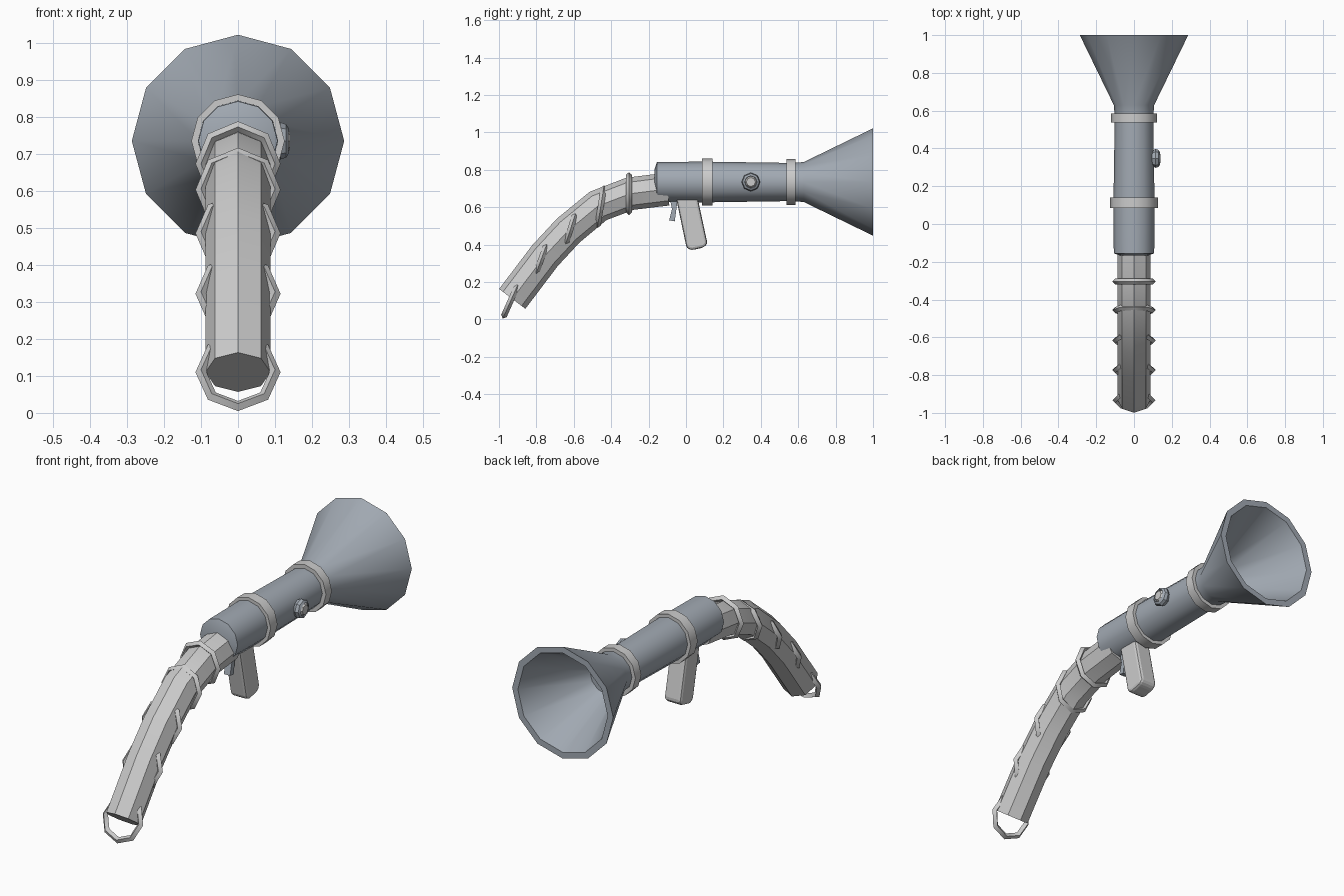
import bpy, bmesh
from math import sin, cos, pi, radians, atan2

if "Cube" in bpy.data.objects:
    bpy.data.objects.remove(bpy.data.objects["Cube"])

steel = bpy.data.materials.new("blue_steel")
steel.diffuse_color = (0.36, 0.40, 0.45, 1)
steel.use_nodes = True
steel.node_tree.nodes["Principled BSDF"].inputs["Base Color"].default_value = steel.diffuse_color


def finish(name, bm, mat=None, smooth=True):
    bmesh.ops.recalc_face_normals(bm, faces=bm.faces)
    me = bpy.data.meshes.new(name)
    bm.to_mesh(me)
    bm.free()
    ob = bpy.data.objects.new(name, me)
    bpy.context.collection.objects.link(ob)
    if mat:
        me.materials.append(mat)
    if smooth:
        bpy.ops.object.select_all(action='DESELECT')
        ob.select_set(True)
        bpy.context.view_layer.objects.active = ob
        bpy.ops.object.shade_smooth_by_angle(angle=radians(35))
    return ob


def skin(name, sections, n, mat=None, loop=False):
    """Skin round sections (y, z, tilt, radius); loop joins last to first, otherwise ends are capped."""
    bm = bmesh.new()
    rings = []
    for y, z, tilt, r in sections:
        rings.append([bm.verts.new((r * sin(t), y - r * cos(t) * sin(tilt), z + r * cos(t) * cos(tilt)))
                      for t in (2 * pi * k / n for k in range(n))])
    for a, b in list(zip(rings, rings[1:])) + ([(rings[-1], rings[0])] if loop else []):
        for k in range(n):
            m = (k + 1) % n
            bm.faces.new((a[k], a[m], b[m], b[k]))
    if not loop:
        bm.faces.new(rings[0])
        bm.faces.new(rings[-1])
    return finish(name, bm, mat)


def lathe(name, profile, n, y=0, z=0.735, tilt=0, mat=None, loop=False):
    """Revolve (along, radius) points about an axis tilted in the yz plane."""
    return skin(name, [(y + a * cos(tilt), z + a * sin(tilt), tilt, r) for a, r in profile], n, mat, loop)


def slab(name, outline, width, bevel, mat=None):
    """Extrude a yz outline across x."""
    bm = bmesh.new()
    f = bm.faces.new([bm.verts.new((-width / 2, y, z)) for y, z in outline])
    ext = bmesh.ops.extrude_face_region(bm, geom=[f])
    for v in ext["geom"]:
        if isinstance(v, bmesh.types.BMVert):
            v.co.x += width
    ob = finish(name, bm, mat, False)
    if bevel:
        mod = ob.modifiers.new("bevel", 'BEVEL')
        mod.width = bevel
        mod.segments = 2
    return ob


# barrel and flared hollow bell
lathe("barrel", [(-0.168, 0.07), (-0.155, 0.107), (0.1, 0.109), (0.56, 0.102), (0.6, 0.102)], 12, mat=steel)
lathe("bell", [(0.57, 0.102), (0.63, 0.107), (1.0, 0.287), (1.0, 0.255), (0.65, 0.09)], 12, mat=steel)

# bands around the barrel
for i, (y, r, w) in enumerate([(0.113, 0.126, 0.028), (0.562, 0.123, 0.024)]):
    lathe(f"barrel_band_{i + 1}", [(-w, 0.095), (-w, r), (w, r), (w, 0.095)], 12, y=y, loop=True)

# curved hose
path = [(-0.929, 0.11), (-0.755, 0.34), (-0.63, 0.475), (-0.47, 0.607), (-0.30, 0.672), (-0.10, 0.697)]
hose = []
for i, (y, z) in enumerate(path):
    y0, z0 = path[max(i - 1, 0)]
    y1, z1 = path[min(i + 1, len(path) - 1)]
    hose.append((y, z, atan2(z1 - z0, y1 - y0), 0.088))
skin("hose", hose, 8)

# hose ribs, leaning against the bend
ribs = [(-0.305, 0.673, 0), (-0.456, 0.603, -9), (-0.617, 0.485, -18), (-0.774, 0.322, -20), (-0.933, 0.11, -24)]
for i, (y, z, a) in enumerate(ribs):
    lathe(f"hose_rib_{i + 1}", [(-0.016, 0.1), (0, 0.115), (0.016, 0.1), (0, 0.085)], 8,
          y=y, z=z, tilt=radians(a), loop=True)

# side knob, turned to face +x
knob = [lathe("knob_rim", [(0.095, 0.04), (0.115, 0.05), (0.13, 0.045), (0.137, 0.034), (0.125, 0.03), (0.095, 0.03)],
              8, z=0, mat=steel, loop=True),
        lathe("knob_button", [(0.09, 0.032), (0.13, 0.032), (0.14, 0.024)], 8, z=0)]
for ob in knob:
    ob.rotation_euler.z = -pi / 2
    ob.location = (0, 0.347, 0.735)

# grip and trigger
slab("grip", [(-0.055, 0.66), (0.06, 0.66), (0.115, 0.405), (0.095, 0.385), (0.03, 0.37), (0.003, 0.382)], 0.095, 0.02)
slab("trigger", [(-0.085, 0.64), (-0.045, 0.64), (-0.06, 0.525), (-0.09, 0.53), (-0.075, 0.59)], 0.035, 0, steel)
